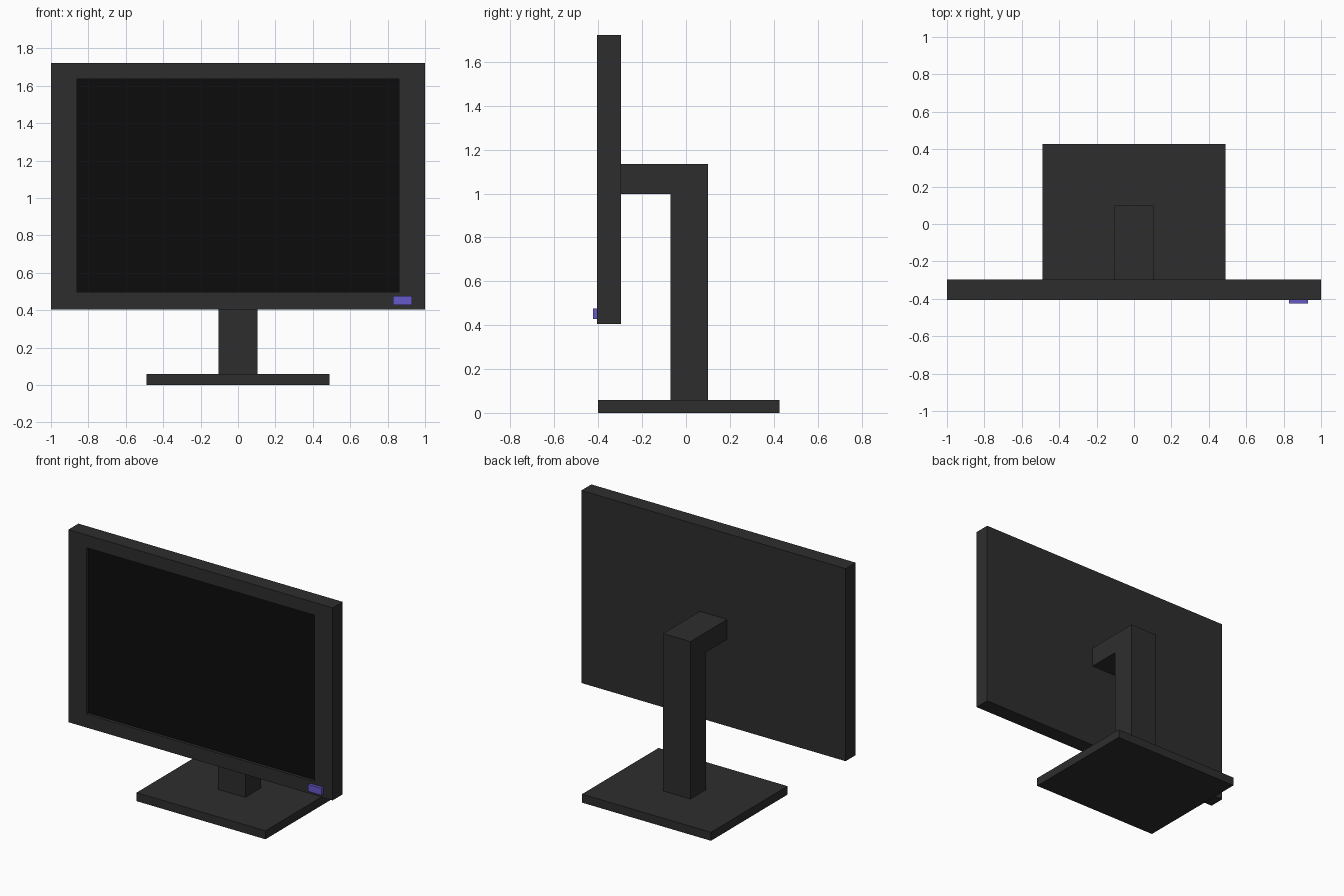
import bpy
import bmesh
from mathutils import Vector

cube = bpy.data.objects.get("Cube")
if cube:
    bpy.data.objects.remove(cube, do_unlink=True)


def material(name, rgb):
    mat = bpy.data.materials.new(name)
    mat.use_nodes = True
    color = (*rgb, 1.0)
    mat.diffuse_color = color
    mat.node_tree.nodes["Principled BSDF"].inputs["Base Color"].default_value = color
    return mat


casing = material("charcoal_plastic", (0.027, 0.027, 0.027))
glass = material("black_screen", (0.0035, 0.0035, 0.0035))
violet = material("violet_button", (0.13, 0.10, 0.60))


def finish(name, bm, *mats):
    bmesh.ops.recalc_face_normals(bm, faces=bm.faces)
    mesh = bpy.data.meshes.new(name)
    bm.to_mesh(mesh)
    bm.free()
    for mat in mats:
        mesh.materials.append(mat)
    obj = bpy.data.objects.new(name, mesh)
    bpy.context.collection.objects.link(obj)
    return obj


def box(low, high):
    low, high = Vector(low), Vector(high)
    bm = bmesh.new()
    bmesh.ops.create_cube(bm, size=1)
    bmesh.ops.scale(bm, vec=high - low, verts=bm.verts)
    bmesh.ops.translate(bm, vec=(low + high) / 2, verts=bm.verts)
    return bm


def extruded_profile(points, half_width):
    """Side profile in (y, z), extruded across x."""
    bm = bmesh.new()
    face = bm.faces.new([bm.verts.new((-half_width, y, z)) for y, z in points])
    new = bmesh.ops.extrude_face_region(bm, geom=[face])["geom"]
    moved = [g for g in new if isinstance(g, bmesh.types.BMVert)]
    bmesh.ops.translate(bm, vec=(2 * half_width, 0, 0), verts=moved)
    return bm


# Display: slab with an inset front face, pushed in to form the screen
bm = box((-1, -0.405, 0.405), (1, -0.297, 1.722))
screen = min(bm.faces, key=lambda f: f.calc_center_median().y)
bmesh.ops.inset_individual(bm, faces=[screen], thickness=0.05)
for v in screen.verts:
    v.co.x = 0.862 if v.co.x > 0 else -0.862
    v.co.z = 1.635 if v.co.z > 1 else 0.497
pushed = bmesh.ops.extrude_discrete_faces(bm, faces=[screen])["faces"][0]
bmesh.ops.translate(bm, vec=(0, 0.02, 0), verts=pushed.verts)
pushed.material_index = 1
finish("display_panel", bm, casing, glass)

# Power button on the lower left of the bezel
finish("power_button", box((0.828, -0.425, 0.428), (0.93, -0.405, 0.476)), violet)

# Stand: upright post with an arm reaching forward to the display
stand = [(-0.07, 0.058), (0.10, 0.058), (0.10, 1.135),
         (-0.297, 1.135), (-0.297, 0.998), (-0.07, 0.998)]
finish("stand_arm", extruded_profile(stand, 0.104), casing)

# Flat foot plate
finish("stand_base", box((-0.488, -0.40, 0), (0.488, 0.427, 0.058)), casing)
